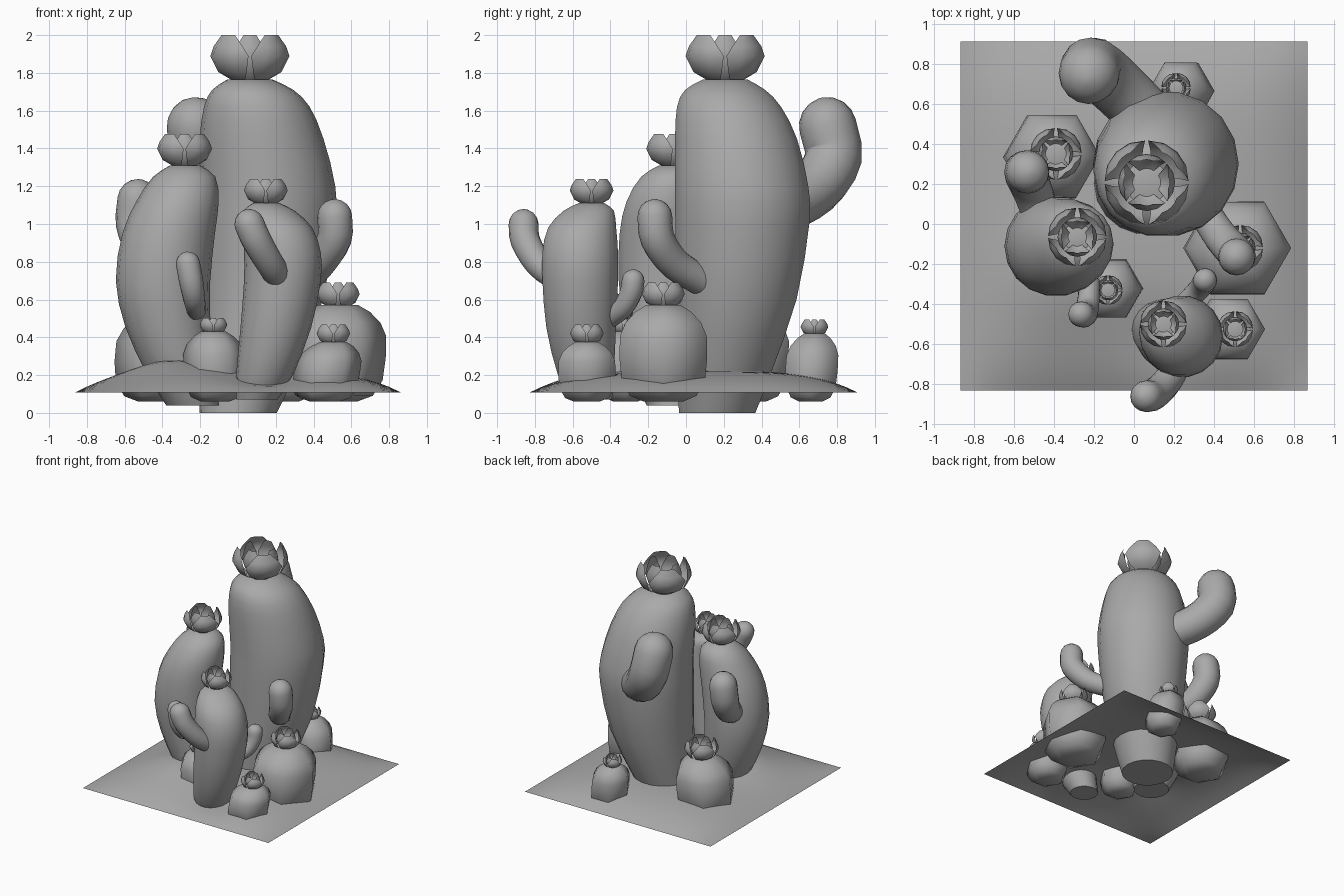
import bpy, bmesh, math
from mathutils import Vector

cube = bpy.data.objects.get("Cube")
if cube:
    bpy.data.objects.remove(cube)

gray = bpy.data.materials.new("plain_gray")
gray.use_nodes = True
gray.diffuse_color = (0.4, 0.4, 0.4, 1)
gray.node_tree.nodes["Principled BSDF"].inputs["Base Color"].default_value = (0.4, 0.4, 0.4, 1)


def finish(name, bm, angle=50):
    """Turn a bmesh into a smooth shaded object."""
    mesh = bpy.data.meshes.new(name)
    bm.to_mesh(mesh)
    bm.free()
    mesh.materials.append(gray)
    obj = bpy.data.objects.new(name, mesh)
    bpy.context.collection.objects.link(obj)
    bpy.ops.object.select_all(action='DESELECT')
    obj.select_set(True)
    bpy.context.view_layer.objects.active = obj
    bpy.ops.object.shade_smooth_by_angle(angle=math.radians(angle))
    return obj


def loft(name, rings, sides, angle=50):
    """Skin a list of (centre, radius, axis) rings and cap both ends."""
    bm = bmesh.new()
    loops = []
    for centre, radius, axis in rings:
        turn = Vector((0, 0, 1)).rotation_difference(axis)
        loops.append([bm.verts.new(centre + turn @ Vector(
            (radius * math.cos(math.tau * i / sides), radius * math.sin(math.tau * i / sides), 0)))
            for i in range(sides)])
    for low, high in zip(loops, loops[1:]):
        for i in range(sides):
            j = (i + 1) % sides
            bm.faces.new((low[i], low[j], high[j], high[i]))
    bm.faces.new(loops[0][::-1])
    bm.faces.new(loops[-1])
    return finish(name, bm, angle)


def smooth_path(points, steps):
    """Catmull-Rom interpolation through points of any dimension."""
    pts = [Vector(p) for p in points]
    pts = [2 * pts[0] - pts[1]] + pts + [2 * pts[-1] - pts[-2]]
    out = []
    for a, b, c, d in zip(pts, pts[1:], pts[2:], pts[3:]):
        for s in range(steps):
            t = s / steps
            out.append((2 * b + (c - a) * t + (2 * a - 5 * b + 4 * c - d) * t ** 2
                        + (3 * b - a - 3 * c + d) * t ** 3) / 2)
    return out + [pts[-2]]


def trunk(name, rings):
    """Bent stem from (x, y, z, radius) rings."""
    up = Vector((0, 0, 1))
    loft(name, [(p.xyz, p[3], up) for p in smooth_path(rings, 2)], 18)


def arm(name, points, r_start, r_end):
    """Curved branch that ends in a rounded tip."""
    path = smooth_path(points, 3)
    last = len(path) - 1
    rings = []
    for i, p in enumerate(path):
        axis = (path[min(i + 1, last)] - path[max(i - 1, 0)]).normalized()
        rings.append((p, r_start + (r_end - r_start) * min(1, 1.4 * i / last), axis))
    for k in range(1, 5):
        a = math.radians(21 * k)
        rings.append((path[-1] + axis * r_end * math.sin(a), r_end * math.cos(a), axis))
    loft(name, rings, 16)


# Petal outline: radius, height, half angle in degrees
PETAL = [(.48, 0, 30), (.82, .2, 39), (1.02, .6, 43), (.95, .85, 33), (.82, 1.13, 17)]


def flower(name, x, y, z, size):
    """Two rings of four broad cupped petals around an open centre."""
    bm = bmesh.new()
    for shrink, offset in ((1, 45), (.66, 0)):
        for k in range(4):
            rows = []
            for radius, height, half in PETAL:
                row = []
                for side in (-1, -.5, 0, .5, 1):
                    a = math.radians(90 * k + offset + side * half)
                    r = radius * shrink * size * (1 - .03 * side * side)
                    row.append(bm.verts.new((x + r * math.cos(a), y + r * math.sin(a), z + height * size)))
                rows.append(row)
            for low, high in zip(rows, rows[1:]):
                for i in range(4):
                    bm.faces.new((low[i], low[i + 1], high[i + 1], high[i]))
    finish(name, bm)


def round_cactus(name, x, y, radius, top, bloom, dx, dy):
    """Six-sided barrel sunk into the ground, with a flower on top."""
    up = Vector((0, 0, 1))
    body = top - .06
    profile = [(0, .45), (.06, .76), (.22, .95), (.45, 1), (.68, .99), (.82, .86), (.93, .64), (1, .4)]
    loft(name, [(Vector((x + dx * h ** 2, y + dy * h ** 2, .06 + body * h)), radius * w, up)
                for h, w in profile], 6, 65)
    flower(name + "_flower", x + dx, y + dy, top - .01, bloom)


# Ground mound with a flat square rim, a rise at front left and a dip at front
bm = bmesh.new()
bmesh.ops.create_grid(bm, x_segments=28, y_segments=28, size=1)
for v in bm.verts:
    u, w = v.co.x, v.co.y
    mask = (1 - u ** 4) * (1 - w ** 4)
    rise = .065 * math.exp(-((u + .42) ** 2 + (w + .35) ** 2) / .1)
    dip = .05 * math.exp(-((u - .2) ** 2 + (w + .75) ** 2) / .06)
    v.co = (u * .865, .04 + w * .87, .107 + mask * (.115 + rise - dip))
finish("ground", bm)

# Tall cactus
trunk("tall_cactus", [
    (0, .165, 0, .205), (.05, .2, .2, .25), (.128, .268, .6, .322), (.155, .298, 1, .36),
    (.157, .295, 1.2, .358), (.125, .265, 1.45, .328), (.1, .228, 1.62, .28),
    (.078, .207, 1.71, .215), (.063, .207, 1.765, .12)])
flower("tall_flower", .063, .207, 1.762, .212)
arm("tall_back_arm", [(.1, .5, 1.08), (-.08, .68, 1.19), (-.2, .78, 1.35), (-.225, .75, 1.52)], .14, .152)
arm("tall_front_arm", [(.34, .08, .7), (.43, -.06, .79), (.51, -.15, .92), (.512, -.165, 1.04)], .08, .092)

# Middle cactus
trunk("middle_cactus", [
    (-.24, -.07, .04, .14), (-.3, -.1, .2, .18), (-.37, -.105, .45, .225), (-.397, -.11, .7, .25),
    (-.367, -.11, .95, .245), (-.32, -.1, 1.12, .218), (-.285, -.075, 1.25, .165), (-.28, -.065, 1.31, .08)])
flower("middle_flower", -.283, -.065, 1.31, .147)
arm("middle_back_arm", [(-.45, 0, .8), (-.5, .15, .87), (-.54, .25, 1), (-.53, .26, 1.13)], .09, .108)
arm("middle_front_arm", [(-.22, -.28, .54), (-.23, -.4, .59), (-.245, -.45, .68), (-.265, -.45, .79)], .05, .064)

# Small front cactus
trunk("front_cactus", [
    (.1, -.5, .07, .11), (.14, -.53, .2, .15), (.2, -.555, .45, .187), (.235, -.56, .7, .203),
    (.235, -.56, .85, .203), (.21, -.55, .98, .183), (.165, -.515, 1.07, .135), (.15, -.5, 1.11, .07)])
flower("front_flower", .147, -.5, 1.107, .117)
arm("front_front_arm", [(.22, -.68, .71), (.17, -.78, .79), (.1, -.85, .91), (.06, -.86, 1)], .07, .079)
arm("front_back_arm", [(.25, -.4, .5), (.32, -.33, .56), (.35, -.29, .64), (.355, -.28, .7)], .05, .06)

# Round cacti: x, y, radius, top height, flower radius, flower offset
for name, *spec in (("round_back_left", -.42, .33, .24, .53, .13, .03, .02),
                    ("round_right", .51, -.12, .268, .57, .115, .02, 0),
                    ("round_front_left", -.12, -.32, .167, .43, .074, -.01, -.01),
                    ("round_front_right", .46, -.525, .175, .375, .09, .045, 0),
                    ("round_back", .25, .66, .16, .42, .074, -.04, .02)):
    round_cactus(name, *spec)
